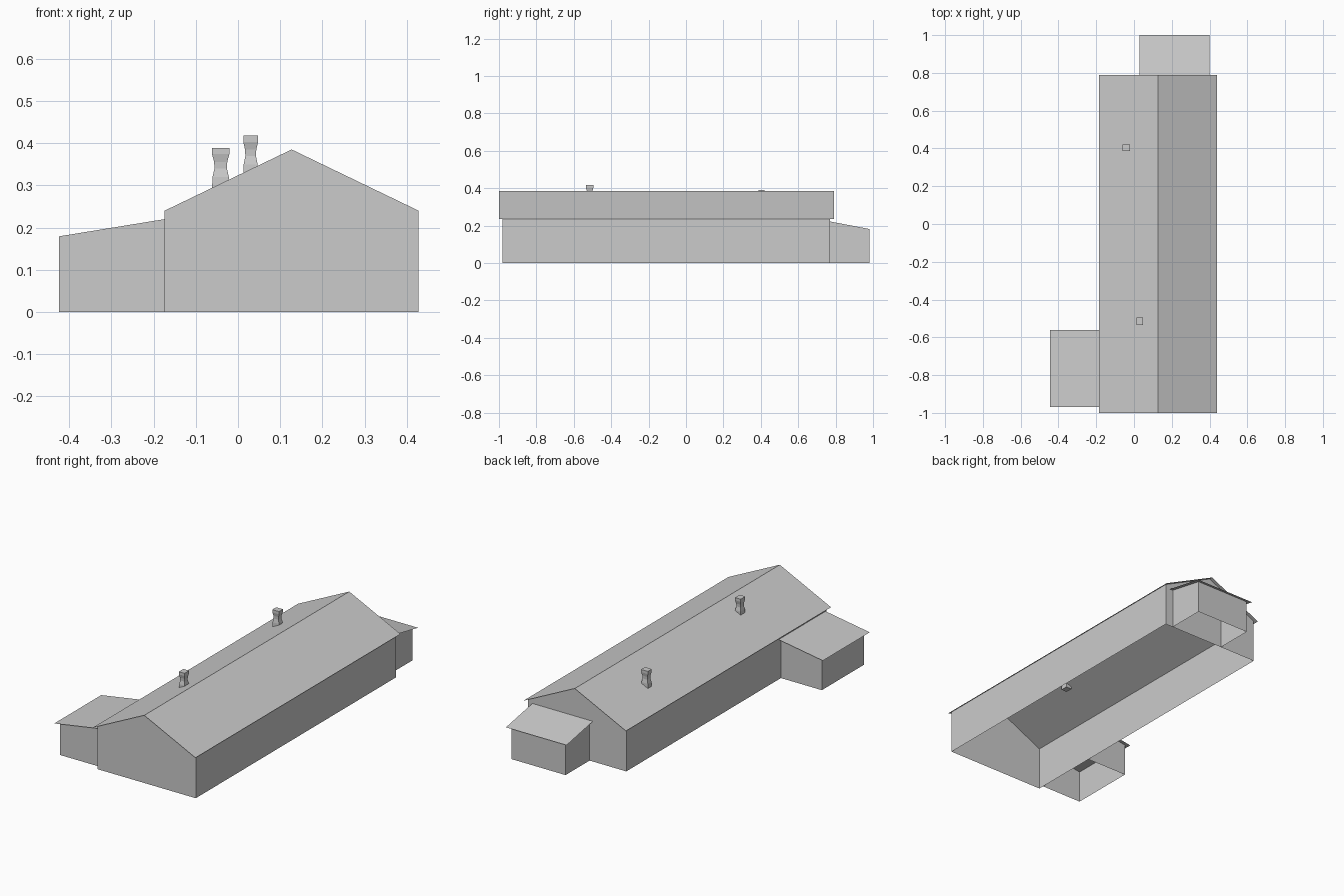
import bpy
import bmesh
from math import pi
from mathutils import Matrix, Vector

cube = bpy.data.objects.get("Cube")
if cube:
    bpy.data.objects.remove(cube, do_unlink=True)

grey = bpy.data.materials.new("plain grey")
grey.use_nodes = True
GREY = (0.6, 0.6, 0.6, 1)
grey.diffuse_color = GREY
grey.node_tree.nodes["Principled BSDF"].inputs["Base Color"].default_value = GREY


def make_object(name, polygons, matrix=Matrix.Identity(4)):
    """Build a flat-shaded object from polygons given as lists of points."""
    bm = bmesh.new()
    for poly in polygons:
        bm.faces.new([bm.verts.new(matrix @ Vector(p)) for p in poly])
    bmesh.ops.remove_doubles(bm, verts=bm.verts, dist=0.0001)
    mesh = bpy.data.meshes.new(name)
    bm.to_mesh(mesh)
    bm.free()
    mesh.materials.append(grey)
    obj = bpy.data.objects.new(name, mesh)
    bpy.context.collection.objects.link(obj)
    return obj


# Main hall dimensions
RIDGE_X, RIDGE_Z = 0.127, 0.385
HALF_W, HALF_ROOF = 0.301, 0.313
SLOPE = 0.482
FRONT, BACK = -0.98, 0.77
OVERHANG = 0.02


def roof_height(x):
    return RIDGE_Z - SLOPE * abs(x - RIDGE_X)


# Hall walls: two gables and two long sides, open underneath
left, right = RIDGE_X - HALF_W, RIDGE_X + HALF_W
outline = [(left, 0), (right, 0), (right, roof_height(right)),
           (RIDGE_X, RIDGE_Z), (left, roof_height(left))]
front_gable = [(x, FRONT, z) for x, z in outline]
back_gable = [(x, BACK, z) for x, z in reversed(outline)]
sides = []
for x, a, b in ((right, FRONT, BACK), (left, BACK, FRONT)):
    h = roof_height(x)
    sides.append([(x, a, 0), (x, b, 0), (x, b, h), (x, a, h)])
make_object("hall_walls", [front_gable, back_gable] + sides)

# Hall roof: two thin slopes with overhanging eaves
y0, y1 = FRONT - OVERHANG, BACK + OVERHANG
slopes = []
for x, a, b in ((RIDGE_X + HALF_ROOF, y0, y1), (RIDGE_X - HALF_ROOF, y1, y0)):
    h = roof_height(x)
    slopes.append([(RIDGE_X, a, RIDGE_Z), (x, a, h), (x, b, h), (RIDGE_X, b, RIDGE_Z)])
make_object("hall_roof", slopes)


def lean_to(name, matrix, half_width, depth, top, eave):
    """Annex growing along local +y from the hall wall, with a single slope."""
    w, o = half_width, half_width + OVERHANG
    reach = depth + OVERHANG
    low = top + (eave - top) * depth / reach
    far = [(w, depth, 0), (-w, depth, 0), (-w, depth, low), (w, depth, low)]
    plus = [(w, 0, 0), (w, depth, 0), (w, depth, low), (w, 0, top)]
    minus = [(-w, y, z) for _, y, z in reversed(plus)]
    make_object(name + "_walls", [far, plus, minus], matrix)
    roof = [(-o, 0, top), (o, 0, top), (o, reach, eave), (-o, reach, eave)]
    make_object(name + "_roof", [roof[::-1]], matrix)


# Annexes on the back gable and on the right side
lean_to("back_annex", Matrix.Translation((0.215, BACK, 0)), 0.165, 0.21, 0.222, 0.178)
lean_to("side_annex", Matrix.Translation((left, -0.765, 0)) @ Matrix.Rotation(pi / 2, 4, "Z"),
        0.185, 0.25, 0.22, 0.176)


def chimney(name, x, y, wx, wy, bottom, top):
    """Square stack pinched at the waist."""
    rings = []
    for t, s in ((0, 1), (0.3, 0.95), (0.5, 0.72), (0.66, 0.76), (0.85, 1), (1, 1)):
        z = bottom + (top - bottom) * t
        rings.append([(x + sx * s * wx / 2, y + sy * s * wy / 2, z)
                      for sx, sy in ((-1, -1), (1, -1), (1, 1), (-1, 1))])
    polys = [rings[0][::-1], rings[-1]]
    for lo, hi in zip(rings, rings[1:]):
        for i in range(4):
            j = (i + 1) % 4
            polys.append([lo[i], lo[j], hi[j], hi[i]])
    make_object(name, polys)


chimney("back_chimney", -0.041, 0.404, 0.041, 0.034, 0.29, 0.389)
chimney("front_chimney", 0.03, -0.515, 0.035, 0.04, 0.32, 0.418)
